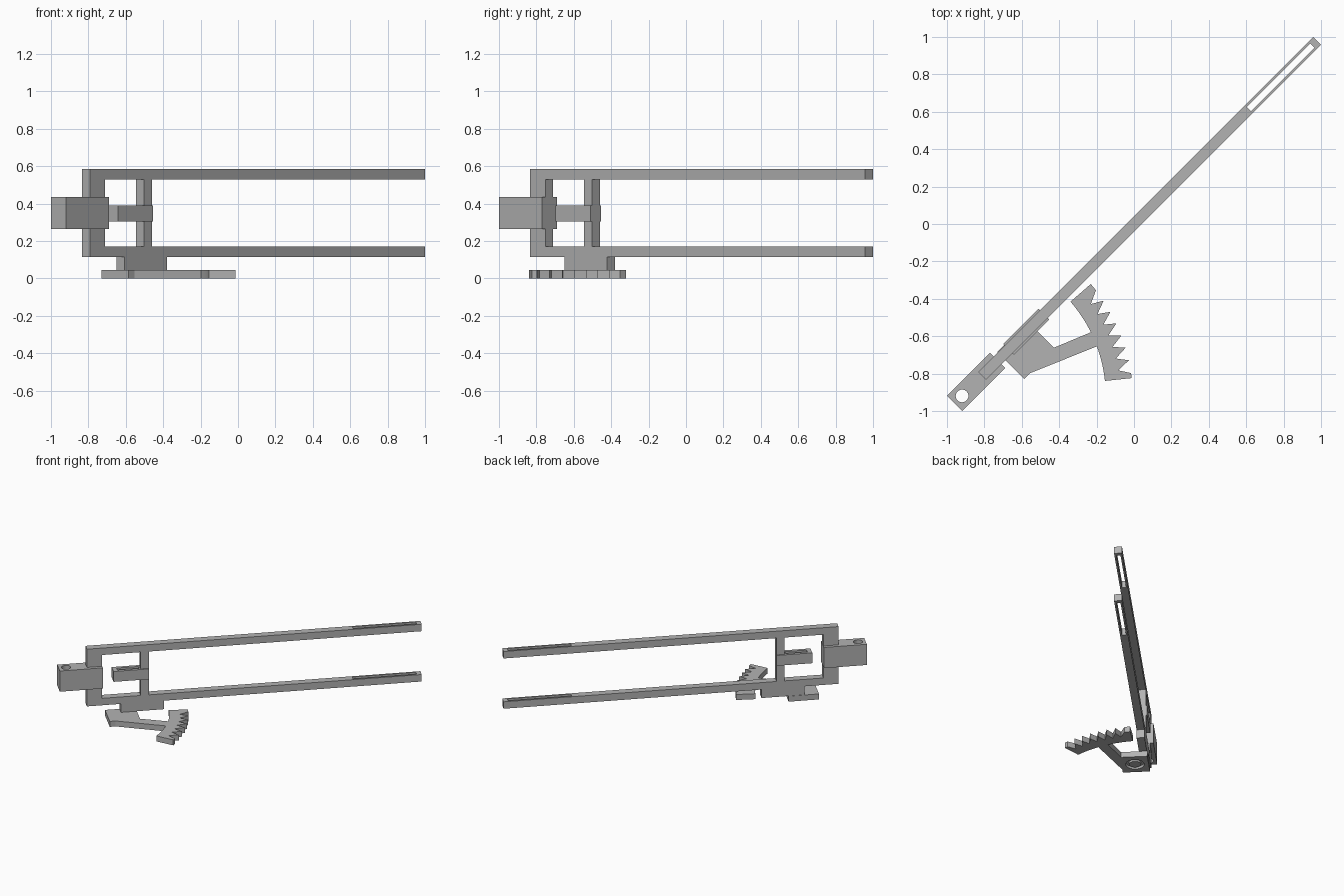
import bpy, bmesh
from math import radians, cos, sin, pi
from mathutils import Matrix

cube = bpy.data.objects.get("Cube")
if cube:
    bpy.data.objects.remove(cube, do_unlink=True)

grey = bpy.data.materials.new("plain grey")
grey.use_nodes = True
COLOUR = (0.45, 0.45, 0.45, 1)
grey.diffuse_color = COLOUR
grey.node_tree.nodes["Principled BSDF"].inputs["Base Color"].default_value = COLOUR

# Parts are laid out along local x, then turned to the diagonal
TURN = Matrix.Rotation(radians(45), 4, "Z")


def prism(name, points, low, high, upright=False):
    """Extrude an outline along z, or along y when upright."""
    bm = bmesh.new()
    place = (lambda a, b: (a, low, b)) if upright else (lambda a, b: (a, b, low))
    face = bm.faces.new([bm.verts.new(place(a, b)) for a, b in points])
    moved = bmesh.ops.extrude_face_region(bm, geom=[face])["geom"]
    shift = (0, high - low, 0) if upright else (0, 0, high - low)
    bmesh.ops.translate(bm, vec=shift, verts=[v for v in moved if isinstance(v, bmesh.types.BMVert)])
    bmesh.ops.recalc_face_normals(bm, faces=bm.faces)
    mesh = bpy.data.meshes.new(name)
    bm.to_mesh(mesh)
    bm.free()
    mesh.materials.append(grey)
    ob = bpy.data.objects.new(name, mesh)
    ob.matrix_world = TURN
    bpy.context.collection.objects.link(ob)
    return ob


def box(name, x0, x1, half, low, high):
    return prism(name, [(x0, -half), (x1, -half), (x1, half), (x0, half)], low, high)


def polar(r, deg, cx=0, cy=0):
    return cx + r * cos(radians(deg)), cy + r * sin(radians(deg))


def disc(name, r, cx, cy, low, high, sides=32):
    return prism(name, [polar(r, 360 * i / sides, cx, cy) for i in range(sides)], low, high)


def cut(ob, cutter):
    """Subtract the cutter, bake the result and drop the cutter."""
    cutter.hide_render = True
    mod = ob.modifiers.new("cut", "BOOLEAN")
    mod.operation, mod.solver, mod.object = "DIFFERENCE", "EXACT", cutter
    bpy.context.view_layer.update()
    graph = bpy.context.evaluated_depsgraph_get()
    mesh = bpy.data.meshes.new_from_object(ob.evaluated_get(graph))
    ob.modifiers.clear()
    ob.data = mesh
    bpy.data.objects.remove(cutter, do_unlink=True)


# Forked frame with two long arms and a lower boss
BACK, TIP = -1.148, 1.384
frame = prism("forked_frame", [
    (BACK, .115), (-.89, .115), (-.89, .045), (-.566, .045), (-.566, .115), (TIP, .115),
    (TIP, .172), (-1.034, .172), (-1.034, .528), (TIP, .528), (TIP, .585), (BACK, .585)],
    -.03, .03, upright=True)
cut(frame, box("arm_slot_cutter", .868, 1.348, .016, 0, .7))

# Cross post between the arms, carrying a slotted block
box("cross_post", -.741, -.68, .03, .172, .528)
block = box("slotted_block", -.948, -.681, .04, .305, .39)
cut(block, box("block_slot_cutter", -.915, -.75, .016, .2, .5))

# Pivot block with a vertical bore
PIVOT = -1.30
pivot_block = box("pivot_block", -1.357, -1.032, .057, .265, .435)
cut(pivot_block, disc("bore_cutter", .034, PIVOT, 0, .2, .5))

# Toothed sector on a hub, curved around the pivot
INNER, ROOT, OUTER = .768, .846, .912
START, END = -39, -4
PITCH, FIRST = 4.37, -37.3


def arc(a, b, steps):
    return [polar(INNER, a + (b - a) * i / steps, PIVOT) for i in range(steps + 1)]


teeth = [polar(OUTER, START, PIVOT), polar(OUTER, FIRST, PIVOT)]
for i in range(7):
    teeth += [polar(ROOT, FIRST + PITCH * i + 1.6, PIVOT),
              polar(OUTER, FIRST + PITCH * (i + 1), PIVOT)]
teeth.append(polar(OUTER, END, PIVOT))
hub = [(-.77, -.165), (-.77, .033), (-1, .033), (-1, -.172), (-.955, -.172)]
sector = prism("toothed_sector", teeth + arc(END, -18.7, 8) + hub + arc(-24.8, START, 8), 0, .045)

# Ring groove under the hub
groove = disc("groove_cutter", .07, -.885, -.07, -.02, .02)
cut(groove, disc("groove_core", .045, -.885, -.07, -.1, .1))
cut(sector, groove)
